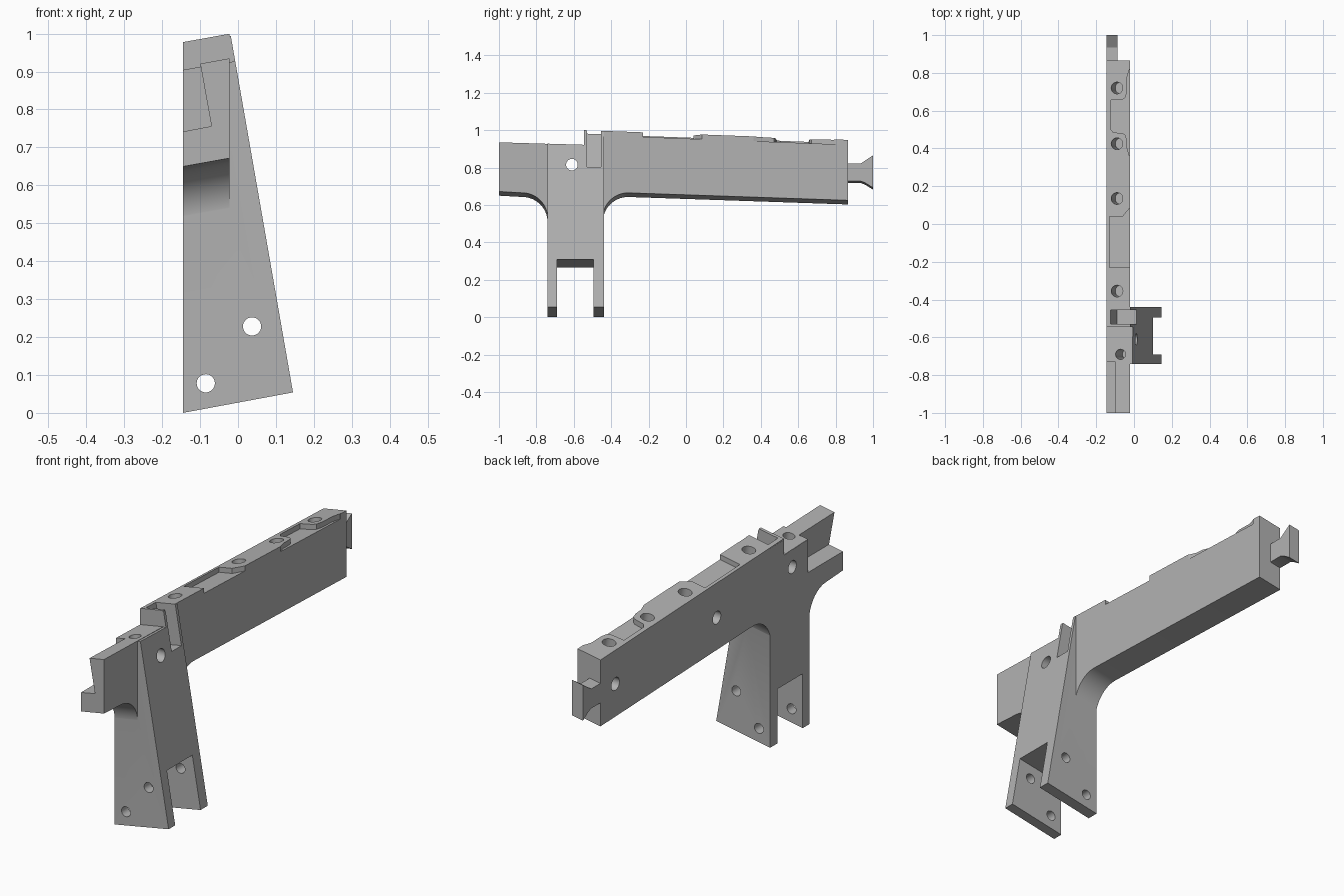
import bpy, bmesh, math
from mathutils import Matrix

if "Cube" in bpy.data.objects:
    bpy.data.objects.remove(bpy.data.objects["Cube"], do_unlink=True)

TILT = 0.18  # sideways slope shared by all top and bottom faces

grey = bpy.data.materials.new("plain grey")
grey.use_nodes = True
grey.diffuse_color = (0.45, 0.45, 0.45, 1)
grey.node_tree.nodes["Principled BSDF"].inputs["Base Color"].default_value = (0.45, 0.45, 0.45, 1)


def finish(name, bm):
    bmesh.ops.recalc_face_normals(bm, faces=bm.faces)
    mesh = bpy.data.meshes.new(name)
    bm.to_mesh(mesh)
    bm.free()
    mesh.materials.append(grey)
    obj = bpy.data.objects.new(name, mesh)
    bpy.context.collection.objects.link(obj)
    return obj


def prism(name, points, low, high, place):
    """Extrude a 2D outline from low to high; place maps (u, v, w) to space."""
    bm = bmesh.new()
    a, b = [[bm.verts.new(place(u, v, w)) for u, v in points] for w in (low, high)]
    bm.faces.new(a)
    bm.faces.new(b)
    for i in range(len(a)):
        j = (i + 1) % len(a)
        bm.faces.new((a[i], a[j], b[j], b[i]))
    return finish(name, bm)


def rod(name, centre, radius, length, rotation):
    bm = bmesh.new()
    bmesh.ops.create_cone(bm, cap_ends=True, segments=32, radius1=radius, radius2=radius, depth=length,
                          matrix=Matrix.Translation(centre) @ rotation)
    return finish(name, bm)


def combine(target, tool, operation):
    mod = target.modifiers.new(tool.name, 'BOOLEAN')
    mod.object, mod.operation, mod.solver = tool, operation, 'EXACT'
    bpy.context.view_layer.objects.active = target
    bpy.ops.object.modifier_apply(modifier=mod.name)
    bpy.data.objects.remove(tool, do_unlink=True)


def cut(target, tool):
    combine(target, tool, 'DIFFERENCE')


def arc(cy, cz, r, start, end, n=16):
    angles = [math.radians(start + (end - start) * i / n) for i in range(n + 1)]
    return [(cy + r * math.cos(t), cz + r * math.sin(t)) for t in angles]


def along_y(x, z, y):
    return (x, y, z)


def sheared_x(y, z, x):
    return (x, y, z + TILT * (x + 0.02))


def beam_top(x, y):
    return 0.98 - 0.038 * y + TILT * (x + 0.02)


def on_top(x, y, h):
    return (x, y, beam_top(x, y) + h)


# Long beam with rounded underside corners
outline = [(-1, 0.935), (-0.545, 0.921), (-0.545, 1.0), (0.865, 0.948), (0.865, 0.625)]
outline += arc(-0.31, 0.53, 0.135, 90, 180) + arc(-0.875, 0.53, 0.135, 0, 90) + [(-1, 0.672)]
frame = prism("frame", outline, -0.145, -0.022, sheared_x)

# Tapered leg with a lowered front shoulder and a forked foot
leg = prism("leg", [(-0.1455, 0), (0.145, 0.054), (-0.019, 0.994), (-0.1455, 0.971)],
            -0.7405, -0.4395, along_y)
cut(leg, prism("shoulder_cutter", [(-0.8, 0.927), (-0.545, 0.919), (-0.545, 1.2), (-0.8, 1.2)],
               -0.2, 0.2, sheared_x))
cut(leg, prism("fork_cutter", [(-0.3, -0.2), (0.3, -0.2), (0.3, 0.345), (-0.3, 0.237)],
               -0.69, -0.495, along_y))
combine(frame, leg, 'UNION')

# Flared tab at the back end
tab = prism("tab", [(0.8, 0.822), (0.935, 0.822), (0.955, 0.835), (1.0, 0.865),
                    (1.0, 0.692), (0.955, 0.72), (0.935, 0.727), (0.8, 0.727)],
            -0.1447, -0.087, lambda y, z, x: (x, y, z + TILT * (x + 0.087)))
combine(frame, tab, 'UNION')

# Step along the front stub
cut(frame, prism("step_cutter", [(-0.3, 0.712), (-0.07, 0.756), (-0.112, 0.99), (-0.3, 0.99)],
                 -1.1, -0.73, along_y))

# Channel between the leg and the beam end
cut(frame, prism("channel_cutter", [(-0.09, 0.785), (0.12, 0.823), (0.12, 1.1), (-0.145, 1.1)],
                 -0.53, -0.455, along_y))

# Shallow pockets in the beam top, open to one side
pockets = [
    [(0.05, -0.23), (-0.13, -0.23), (-0.13, 0.04), (-0.06, 0.04), (-0.022, 0.085), (0.05, 0.085)],
    [(0.05, 0.36), (-0.024, 0.36), (-0.036, 0.4), (-0.037, 0.44), (-0.045, 0.47), (-0.06, 0.48),
     (-0.11, 0.485), (-0.125, 0.505), (-0.125, 0.655), (-0.06, 0.66), (-0.045, 0.67),
     (-0.037, 0.7), (-0.036, 0.78), (-0.024, 0.82), (0.05, 0.82)],
]
for points in pockets:
    cut(frame, prism("pocket_cutter", points, -0.025, 0.1, on_top))

# Holes down into the top faces
lean = Matrix.Rotation(-math.atan(TILT), 4, 'Y')
for y in (-0.355, 0.135, 0.425, 0.72):
    cut(frame, rod("top_hole", (-0.09, y, beam_top(-0.09, y)), 0.031, 0.24, lean))
cut(frame, rod("shoulder_hole", (-0.07, -0.69, 0.91), 0.027, 0.4, lean))

# Holes in the side: one right through, two blind
across = Matrix.Rotation(math.pi / 2, 4, 'Y')
for y, z, length in ((-0.61, 0.815, 0.6), (-0.03, 0.79, 0.13), (0.75, 0.765, 0.13)):
    cut(frame, rod("side_hole", (-0.145, y, z), 0.031, length, across))

# Pin holes through both fork prongs
for x, z in ((0.037, 0.228), (-0.085, 0.078)):
    cut(frame, rod("pin_hole", (x, -0.59, z), 0.024, 0.6, Matrix.Rotation(math.pi / 2, 4, 'X')))

bpy.ops.object.select_all(action='DESELECT')
frame.select_set(True)
bpy.context.view_layer.objects.active = frame
bpy.ops.object.shade_smooth_by_angle(angle=math.radians(30))
